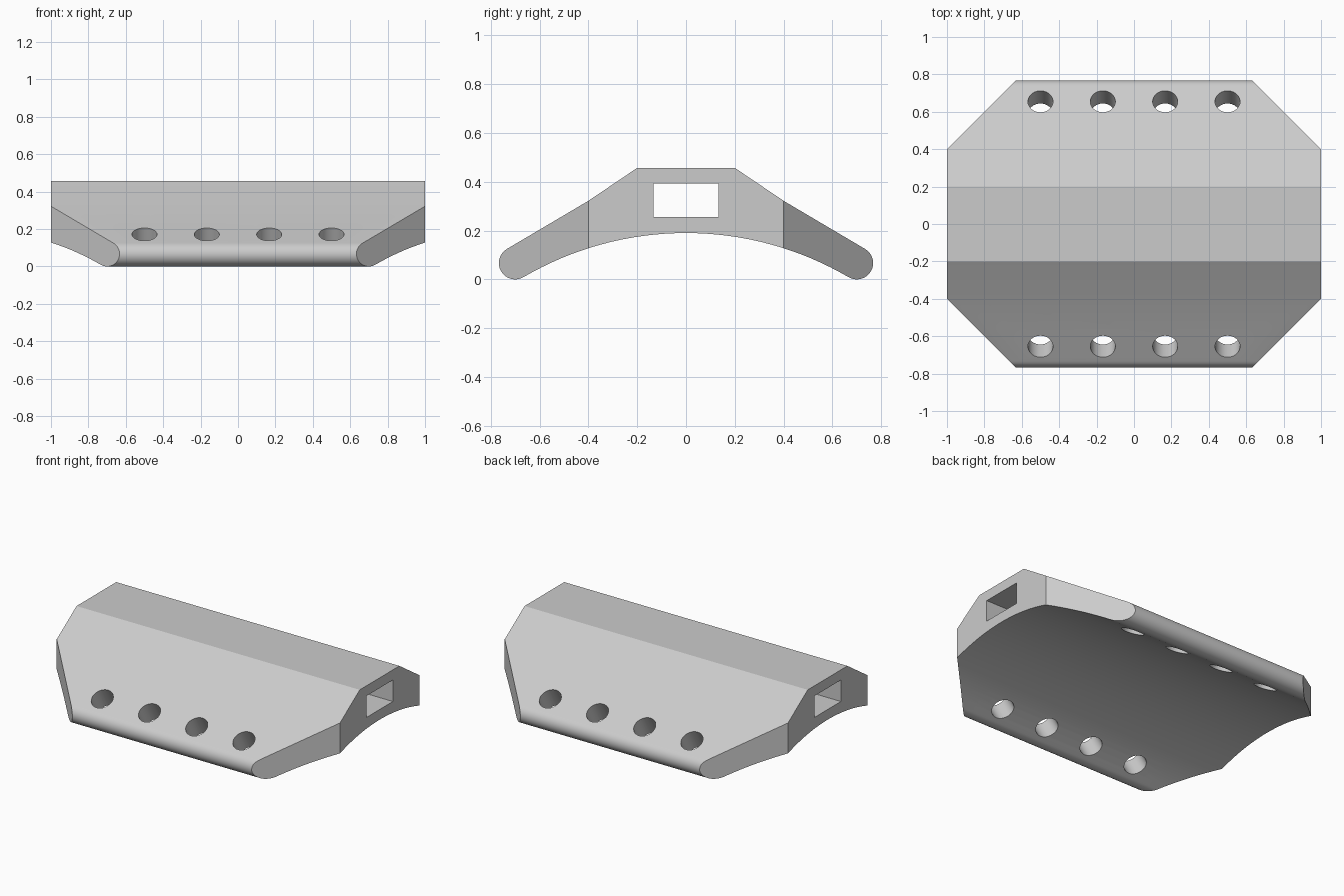
import bpy, bmesh, math
from mathutils import Vector, Matrix

if "Cube" in bpy.data.objects:
    bpy.data.objects.remove(bpy.data.objects["Cube"])

R_END, END_Y, ARCH_Z = 0.067, 0.70, 0.19      # rounded rim and underside arch
R_ARCH = 1.317
LEAN = math.radians(30.45)                    # tilt of the side slopes

grey = bpy.data.materials.new("light grey")
grey.diffuse_color = (0.6, 0.6, 0.6, 1)
grey.use_nodes = True
grey.node_tree.nodes["Principled BSDF"].inputs["Base Color"].default_value = grey.diffuse_color


def finish(bm, name):
    bmesh.ops.recalc_face_normals(bm, faces=bm.faces)
    me = bpy.data.meshes.new(name)
    bm.to_mesh(me)
    bm.free()
    me.materials.append(grey)
    ob = bpy.data.objects.new(name, me)
    bpy.context.collection.objects.link(ob)
    return ob


# Half profile: flat top, slope, rounded rim, then the arch back to the middle
half = [(0.2, 0.457), (0.4, 0.322)]
for i in range(17):
    a = math.pi / 2 - LEAN - math.pi * i / 16
    half.append((END_Y + R_END * math.cos(a), R_END + R_END * math.sin(a)))
for i in range(15, 0, -1):
    t = LEAN * i / 16
    half.append((R_ARCH * math.sin(t), ARCH_Z - R_ARCH * (1 - math.cos(t))))
profile = half + [(0, ARCH_Z)] + [(-y, z) for y, z in reversed(half)]

# Body: extrude the profile along x
bm = bmesh.new()
face = bm.faces.new([bm.verts.new((-1, y, z)) for y, z in profile])
ext = bmesh.ops.extrude_face_region(bm, geom=[face])
bmesh.ops.translate(bm, vec=(2, 0, 0),
                    verts=[v for v in ext["geom"] if isinstance(v, bmesh.types.BMVert)])

# Slice off the four corners at 45 degrees
for sx in (-1, 1):
    for sy in (-1, 1):
        cut = bmesh.ops.bisect_plane(
            bm, geom=bm.verts[:] + bm.edges[:] + bm.faces[:], dist=1e-5,
            plane_co=(sx, sy * 0.4, 0), plane_no=(sx, sy, 0), clear_outer=True)
        rim = [e for e in cut["geom_cut"] if isinstance(e, bmesh.types.BMEdge)]
        bmesh.ops.edgeloop_fill(bm, edges=rim)
body = finish(bm, "body")

# Cutters: rectangular slot along x and two rows of four tilted holes
bm = bmesh.new()
bmesh.ops.create_cube(bm, size=1, matrix=Matrix.Translation((0, 0, 0.3235))
                      @ Matrix.Diagonal((2.4, 0.268, 0.137, 1)))
for side in (-1, 1):
    for x in (-0.5, -1 / 6, 1 / 6, 0.5):
        bmesh.ops.create_cone(
            bm, cap_ends=True, segments=32, radius1=R_END, radius2=R_END, depth=0.5,
            matrix=Matrix.Translation((x, side * 0.655, 0.172))
            @ Matrix.Rotation(-side * LEAN, 4, 'X'))
cutter = finish(bm, "slot_and_hole_cutter")
cutter.hide_render = True

mod = body.modifiers.new("openings", 'BOOLEAN')
mod.operation = 'DIFFERENCE'
mod.solver = 'EXACT'
mod.object = cutter
bpy.context.view_layer.objects.active = body
body.select_set(True)
cutter.select_set(False)
bpy.ops.object.modifier_apply(modifier=mod.name)
bpy.data.objects.remove(cutter)

# Smooth rim, arch and holes; keep the hard edges
bpy.ops.object.shade_smooth_by_angle(angle=math.radians(25))
